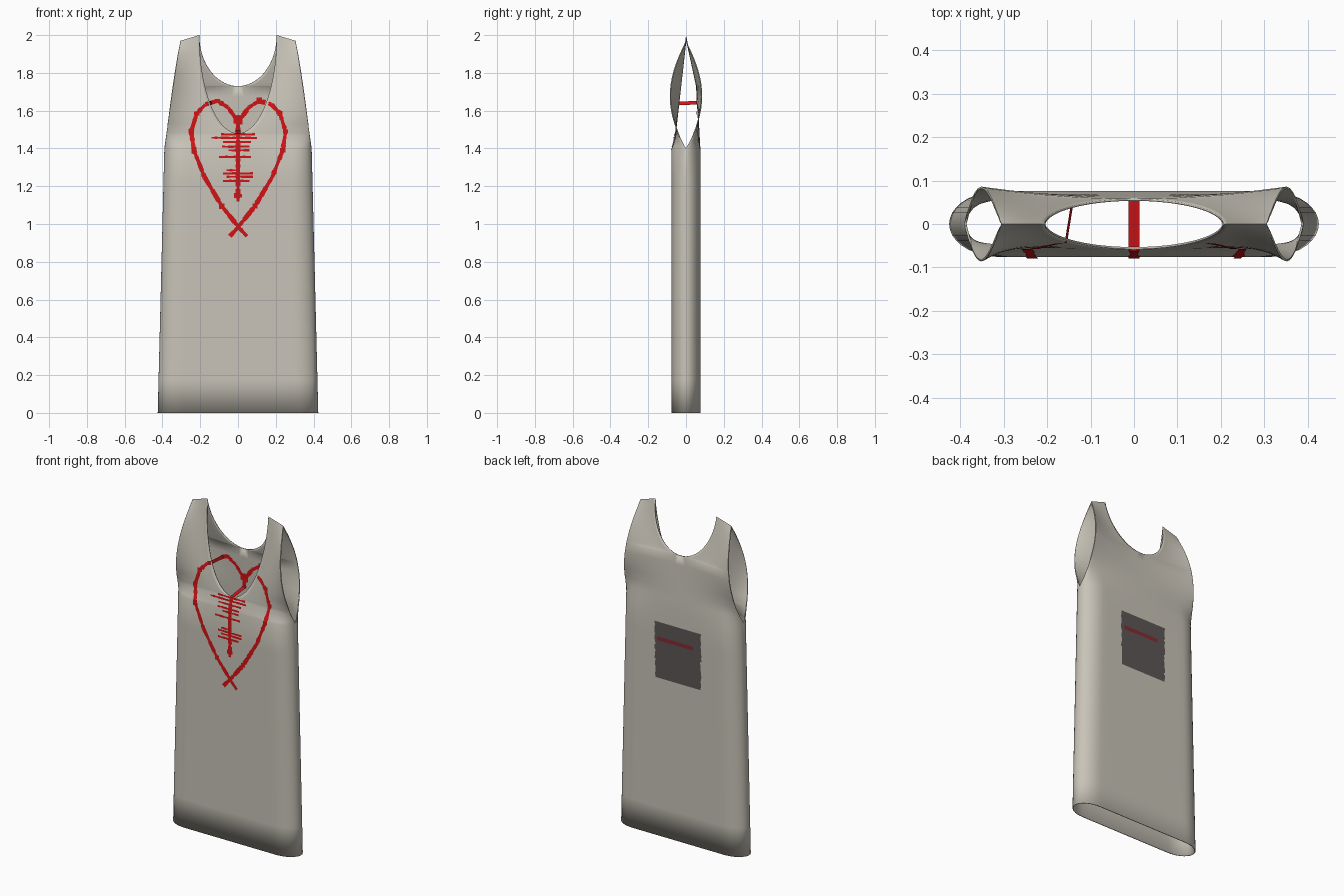
import bpy, bmesh, math, random
from mathutils import Vector

random.seed(4)
if "Cube" in bpy.data.objects:
    bpy.data.objects.remove(bpy.data.objects["Cube"])

ARM_Z, TOP_Z = 1.4, 2.0          # armhole base and shoulder height
NECK_W = 0.205                   # half width of the neckline
FRONT, BACK = 1.48, 1.73         # lowest point of each neckline
DEPTH = 0.076


def material(name, rgb):
    m = bpy.data.materials.new(name)
    m.use_nodes = True
    m.diffuse_color = (*rgb, 1)
    node = m.node_tree.nodes["Principled BSDF"]
    node.inputs["Base Color"].default_value = (*rgb, 1)
    node.inputs["Roughness"].default_value = 0.9
    return m


cloth = material("warm grey cloth", (0.58, 0.55, 0.48))
red = material("red thread", (0.65, 0.006, 0.008))
charcoal = material("charcoal patch", (0.11, 0.095, 0.09))
dull_red = material("dull red stripe", (0.22, 0.025, 0.035))


def finish(bm, name, mat):
    mesh = bpy.data.meshes.new(name)
    bm.to_mesh(mesh)
    bm.free()
    mesh.materials.append(mat)
    ob = bpy.data.objects.new(name, mesh)
    bpy.context.collection.objects.link(ob)
    return ob


# Shape of the garment
def neck_x(z, low):
    if z <= low:
        return 0.0
    return NECK_W * math.sqrt(max(0, 1 - ((TOP_Z - z) / (TOP_Z - low)) ** 2))


def side_x(z):
    if z <= ARM_Z:
        return 0.425 - 0.035 * z / ARM_Z
    return 0.39 - 0.085 * (z - ARM_Z) / (TOP_Z - ARM_Z)


def depth(s, z, low):
    """Distance from the middle plane, s running from centre or neck to side."""
    rounded = 1 if s < 0.72 else math.sqrt(max(0, 1 - ((s - 0.72) / 0.28) ** 2))
    if z <= ARM_Z:
        return DEPTH * rounded
    v = min(1, (z - ARM_Z) / (TOP_Z - ARM_Z))
    arm = 0.086 * math.sin(math.pi * v ** 0.9)
    if z < low:
        centre = DEPTH + (0.058 - DEPTH) * (z - ARM_Z) / (low - ARM_Z)
    else:
        centre = 0.058 * (TOP_Z - z) / (TOP_Z - low)
    k = min(1, v / 0.25)
    f = rounded * (1 - k) + (1 - s * s) * k
    return centre * f + arm * (1 - f)


def depth_at(x, z, low):
    inner = neck_x(z, low)
    s = (abs(x) - inner) / (side_x(z) - inner)
    return depth(min(1, max(0, s)), z, low)


# Garment body: half of each panel, mirrored across the middle
columns = [0.72 * i / 8 for i in range(8)]
columns += [0.72 + 0.28 * math.sin(math.pi / 2 * i / 9) for i in range(10)]
body = bmesh.new()
for low, sign in ((FRONT, -1), (BACK, 1)):
    rows = [ARM_Z * i / 8 for i in range(9)]
    rows += [ARM_Z + (low - ARM_Z) * i / 6 for i in range(1, 7)]
    rows += [low + (TOP_Z - low) * (1 - math.cos(math.pi / 2 * i / 18)) for i in range(1, 19)]
    grid = []
    for z in rows:
        inner, outer = neck_x(z, low), side_x(z)
        slope = 0.03 * max(0, (z - ARM_Z) / (TOP_Z - ARM_Z)) ** 4
        grid.append([body.verts.new((inner + (outer - inner) * s,
                                     sign * depth(s, z, low), z - slope * s))
                     for s in columns])
    for a, b in zip(grid, grid[1:]):
        for i in range(len(columns) - 1):
            quad = [a[i], a[i + 1], b[i + 1], b[i]]
            body.faces.new(quad if sign < 0 else quad[::-1])
bmesh.ops.remove_doubles(body, verts=body.verts, dist=0.0005)
garment = finish(body, "garment_body", cloth)
mirror = garment.modifiers.new("mirror", "MIRROR")
mirror.use_clip = True
shell = garment.modifiers.new("cloth thickness", "SOLIDIFY")
shell.thickness = 0.005
shell.offset = -1
bpy.context.view_layer.objects.active = garment
garment.select_set(True)
bpy.ops.object.shade_smooth_by_angle(angle=math.radians(40))


# Stitching: short quads that lie on the front, or on the back inside the neck
def in_neck(x, z):
    return z > FRONT and abs(x) < neck_x(z, FRONT)


def stitch_y(x, z):
    if in_neck(x, z):
        return depth_at(x, z, BACK) - 0.009
    return -depth_at(x, z, FRONT) - 0.003


def ribbon(bm, path, width, step=0.016):
    for p, q in zip(path, path[1:]):
        p, q = Vector(p), Vector(q)
        n = max(1, round((q - p).length / step))
        side = Vector((p.y - q.y, q.x - p.x)).normalized()
        for i in range(n):
            a, b = p.lerp(q, i / n), p.lerp(q, (i + 1) / n)
            if in_neck(*a) != in_neck(*b) and a.x > 0.1:
                continue
            h = side * width * random.uniform(0.38, 0.62)
            corners = []
            for c, w in ((a, -h), (b, -h), (b, h), (a, h)):
                corners.append(bm.verts.new((c.x + w.x, stitch_y(*c), c.y + w.y)))
            bm.faces.new(corners)


# Heart outline, one half reflected for the other
half_heart = [(0.045, 0.935), (0, 0.985), (-0.088, 1.095), (-0.18, 1.25),
              (-0.235, 1.39), (-0.25, 1.49), (-0.22, 1.585), (-0.175, 1.633),
              (-0.11, 1.652), (-0.055, 1.617), (0, 1.54)]
heart = bmesh.new()
for flip in (1, -1):
    path = [(flip * x + 0.002, z) for x, z in half_heart]
    ribbon(heart, path, 0.022)
    for x, z in path[2:10:2] + path[5:6]:
        ribbon(heart, [(x - 0.014, z), (x + 0.014, z)], 0.028, 0.03)
ribbon(heart, [(-0.025, 1.55), (0.025, 1.55)], 0.045)
finish(heart, "heart_outline", red)

# Abstract mark inside the heart: a stem with cross stitches
mark = bmesh.new()
ribbon(mark, [(0, 1.575), (0, 1.12)], 0.022)
ribbon(mark, [(-0.02, 1.15), (0.02, 1.15)], 0.022)
for z, left, right in ((1.474, -0.09, 0.09), (1.456, -0.14, 0.1), (1.434, -0.08, 0.07),
                       (1.41, -0.085, 0.06), (1.39, -0.05, 0.06), (1.355, -0.1, 0.07),
                       (1.285, -0.06, 0), (1.268, -0.08, 0.08), (1.25, -0.06, 0.08),
                       (1.228, -0.08, 0.06)):
    ribbon(mark, [(left, z), (right, z)], 0.011)
finish(mark, "cross_stitches", red)


# Back patch with ragged edges, and its stripe
def back_plate(name, mat, left, right, low, high, y, rough):
    bm = bmesh.new()
    n = 24
    for i in range(n):
        z0, z1 = (low + (high - low) * k / n for k in (i, i + 1))
        a, b = left - random.uniform(0, rough), right + random.uniform(0, rough)
        bm.faces.new([bm.verts.new((x, y, z))
                      for x, z in ((b, z0), (a, z0), (a, z1), (b, z1))])
    return finish(bm, name, mat)


back_plate("back_patch", charcoal, -0.15, 0.15, 0.96, 1.3, DEPTH + 0.002, 0.008)
back_plate("patch_stripe", dull_red, -0.1, 0.135, 1.188, 1.212, DEPTH + 0.004, 0.006)
